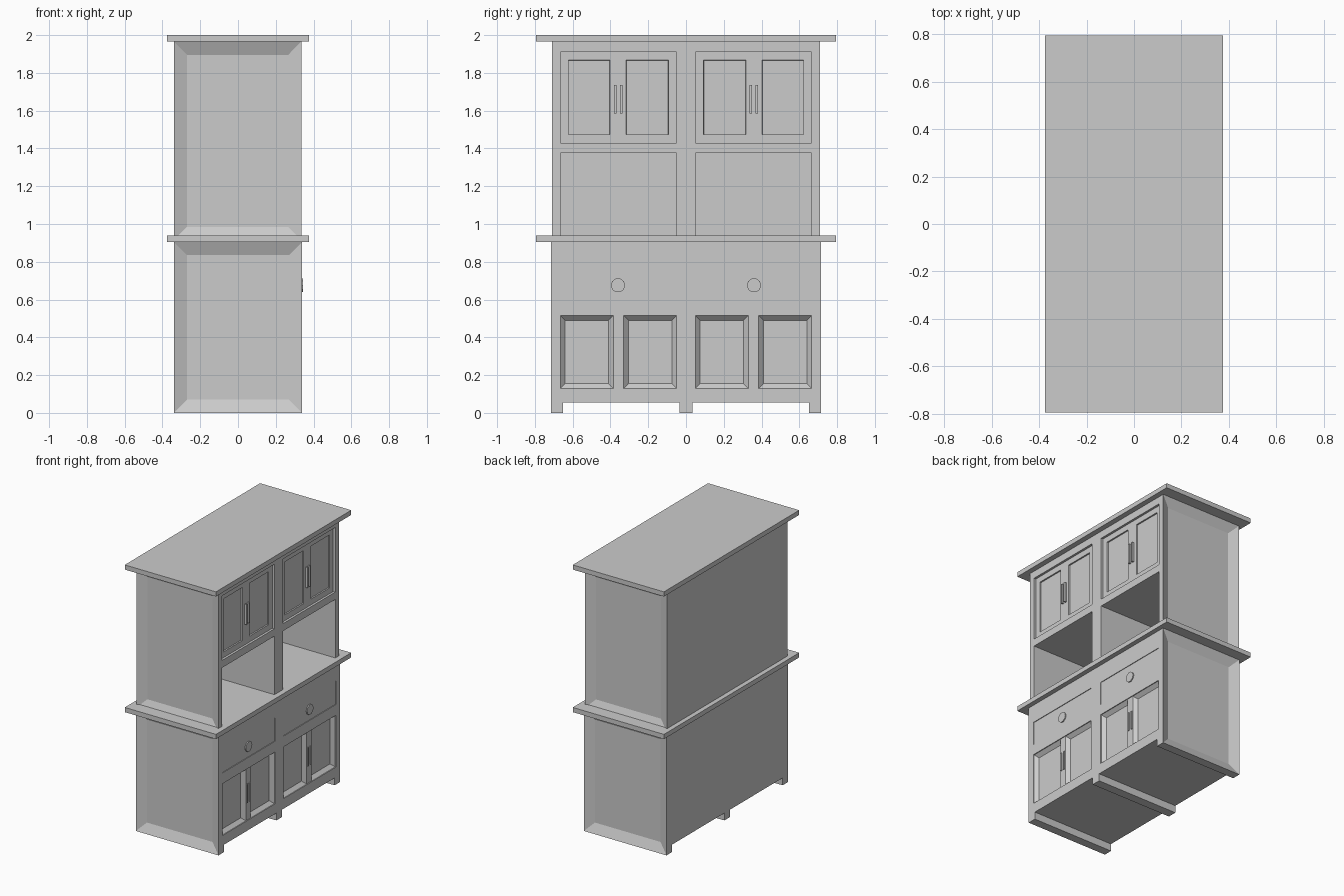
import bpy, bmesh, math
from mathutils import Vector

if "Cube" in bpy.data.objects:
    bpy.data.objects.remove(bpy.data.objects["Cube"])


def finish(name, bm):
    bmesh.ops.recalc_face_normals(bm, faces=bm.faces)
    me = bpy.data.meshes.new(name)
    bm.to_mesh(me)
    bm.free()
    ob = bpy.data.objects.new(name, me)
    bpy.context.collection.objects.link(ob)
    return ob


def box(name, x, y, z, face=None, insets=()):
    """Box from (min, max) ranges; insets carve the face pointing along 'face'."""
    y = sorted(y)
    bm = bmesh.new()
    bmesh.ops.create_cube(bm, size=1)
    for v in bm.verts:
        v.co = [r[0] if c < 0 else r[1] for c, r in zip(v.co, (x, y, z))]
    bm.normal_update()
    if face:
        d = Vector(face)
        target = max(bm.faces, key=lambda f: f.normal.dot(d))
        for thickness, depth in insets:
            bmesh.ops.inset_region(bm, faces=[target], thickness=thickness,
                                   depth=depth, use_even_offset=True)
    return finish(name, bm)


BACK, FRONT = -0.34, 0.34
DOOR_BACK = 0.30

# Overhanging slabs
box("countertop", (-0.375, 0.375), (-0.795, 0.795), (0.905, 0.94))
box("top_board", (-0.375, 0.375), (-0.795, 0.795), (1.965, 2.0))

# Backs, centre posts, floor, shelf and rails
box("lower_back", (BACK, BACK + 0.02), (-0.67, 0.67), (0.055, 0.905))
box("upper_back", (BACK, BACK + 0.02), (-0.67, 0.67), (0.94, 1.965))
box("lower_floor", (BACK, FRONT), (-0.67, 0.67), (0.055, 0.13))
box("lower_post", (BACK + 0.01, FRONT), (-0.05, 0.05), (0.055, 0.905))
box("upper_post", (BACK + 0.01, 0.335), (-0.05, 0.05), (0.94, 1.965))
box("upper_shelf", (BACK + 0.01, 0.335), (-0.67, 0.67), (1.375, 1.43))
box("upper_rail", (BACK + 0.01, 0.335), (-0.67, 0.67), (1.91, 1.965))
box("middle_rail", (0.25, FRONT), (-0.67, 0.67), (0.515, 0.595))
box("drawer_rail", (0.25, FRONT), (-0.67, 0.67), (0.77, 0.905))
box("centre_foot", (BACK, FRONT), (-0.034, 0.034), (0, 0.06))

for s, side in ((-1, "left"), (1, "right")):
    # Recessed end panels with sloping borders
    out = (0, s, 0)
    box(f"lower_end_{side}", (BACK, FRONT), (s * 0.665, s * 0.715), (0, 0.905),
        out, [(0.07, -0.03)])
    box(f"upper_end_{side}", (BACK, 0.335), (s * 0.665, s * 0.71), (0.915, 1.965),
        out, [(0.07, -0.03)])
    box(f"foot_{side}", (BACK, FRONT), (s * 0.65, s * 0.68), (0, 0.06))

    # Drawer with a thin round ring pull
    box(f"drawer_{side}", (0.25, 0.335), (s * 0.05, s * 0.665), (0.595, 0.77))
    bm = bmesh.new()
    bmesh.ops.create_cone(bm, cap_ends=True, segments=10, radius1=0.038,
                          radius2=0.038, depth=0.012)
    bm.normal_update()
    cap = max(bm.faces, key=lambda f: f.normal.z)
    bmesh.ops.inset_region(bm, faces=[cap], thickness=0.005, depth=0)
    knob = finish(f"knob_{side}", bm)
    knob.rotation_euler = (0, math.pi / 2, 0)
    knob.location = (0.337, s * 0.36, 0.675)

    # Strip between the lower doors
    box(f"lower_stile_{side}", (DOOR_BACK, 0.334), (s * 0.33, s * 0.385), (0.13, 0.515))

    for k, (a, b) in enumerate(((0.05, 0.33), (0.385, 0.665))):
        # Lower doors with sloping borders
        box(f"lower_door_{side}_{k}", (0.28, 0.334), (s * a, s * b), (0.13, 0.515),
            (1, 0, 0), [(0.025, -0.025)])
    for k, (a, b) in enumerate(((0.05, 0.36), (0.36, 0.665))):
        # Upper doors with straight sunken panels
        box(f"upper_door_{side}_{k}", (0.28, 0.318), (s * a, s * b), (1.43, 1.91),
            (1, 0, 0), [(0.043, 0), (0.001, -0.01)])
    for k, c in enumerate((0.343, 0.374)):
        # Slim upright handles
        y = (s * (c - 0.006), s * (c + 0.006))
        box(f"lower_handle_{side}_{k}", (0.32, 0.34), y, (0.26, 0.40))
        box(f"upper_handle_{side}_{k}", (0.31, 0.335), y, (1.585, 1.735))
